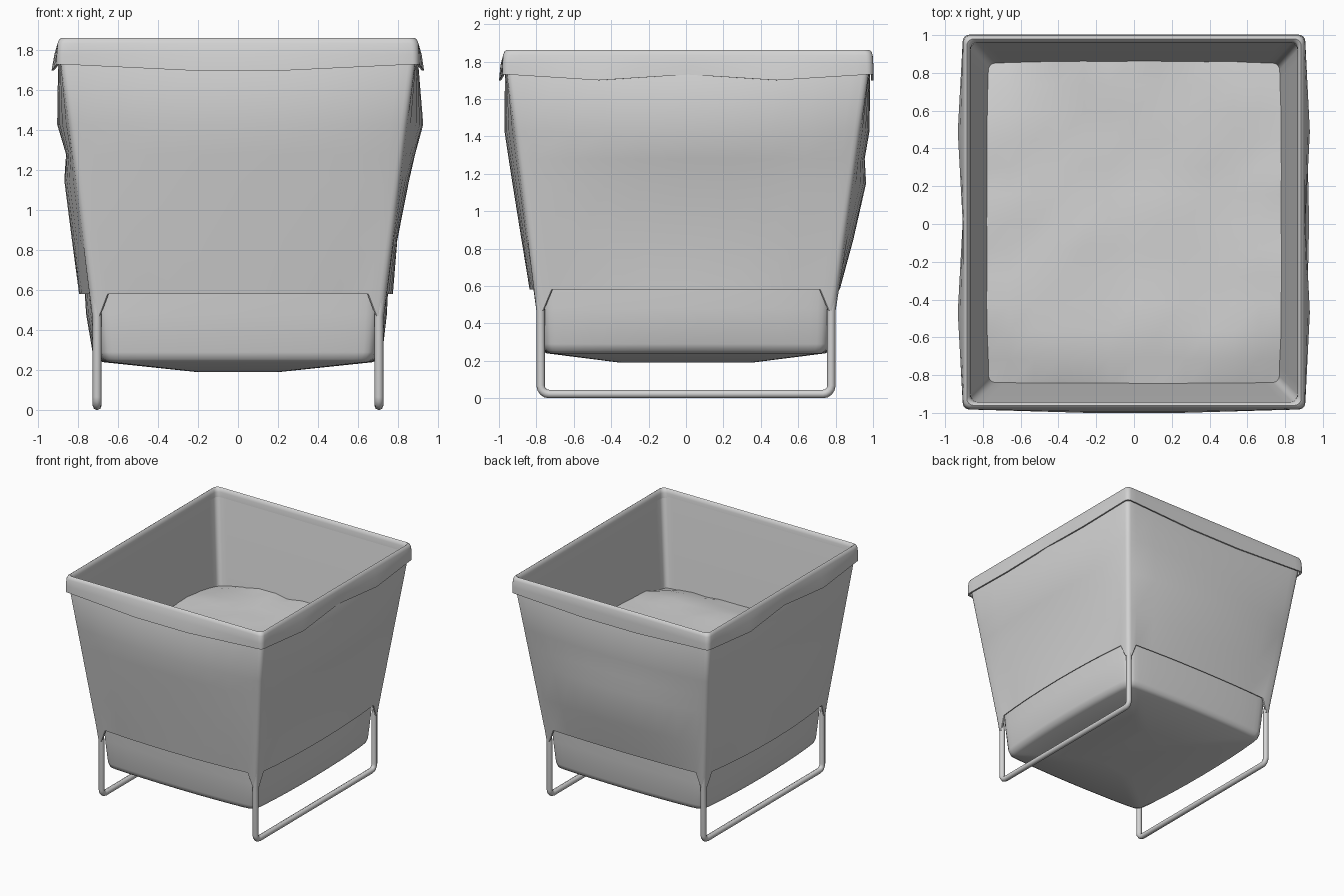
import bpy, bmesh, math, random
from mathutils import Vector

random.seed(4)
cube = bpy.data.objects.get("Cube")
if cube:
    bpy.data.objects.remove(cube, do_unlink=True)

grey = bpy.data.materials.new("plain_grey")
grey.use_nodes = True
grey.diffuse_color = (0.65, 0.65, 0.65, 1)
grey.node_tree.nodes["Principled BSDF"].inputs["Base Color"].default_value = (0.65, 0.65, 0.65, 1)

SIDE_STEPS = (0.03, 0.14, 0.25, 0.36, 0.5, 0.64, 0.75, 0.86, 0.97)
FLAT = (0, 0, 0, 0)


def arch(t, side):
    return math.sin(math.pi * t) ** 0.7


def tab(t, side):
    return 1


def drape(t, side):
    """Two scallops on the left and right sides, one wide dip on front and back."""
    if side % 2:
        return 1 - abs((4 * t) % 2 - 1)
    return min(1, t / 0.36, (1 - t) / 0.36)


def ring(hw, hd, z, r=0.035, bulge=FLAT, cy=0.0, drop=0.0, swell=arch, fall=arch):
    """Rounded rectangle; sides (back, right, front, left) swell out and shift in height."""
    corners = []
    for i, (sx, sy) in enumerate([(1, 1), (-1, 1), (-1, -1), (1, -1)]):
        arc = []
        for k in range(5):
            a = math.pi / 2 * (i + k / 4)
            arc.append(Vector((sx * (hw - r) + r * math.cos(a),
                               cy + sy * (hd - r) + r * math.sin(a), z)))
        corners.append(arc)
    points = []
    for i in range(4):
        points += corners[i]
        start, end = corners[i][-1], corners[(i + 1) % 4][0]
        a = math.pi / 2 * (i + 1)
        out = Vector((math.cos(a), math.sin(a), 0))
        for t in SIDE_STEPS:
            p = start.lerp(end, t) + out * swell(t, i) * bulge[i]
            p.z -= drop * fall(t, i)
            points.append(p)
    return points


def smooth(ob, angle):
    bpy.ops.object.select_all(action='DESELECT')
    ob.select_set(True)
    bpy.context.view_layer.objects.active = ob
    bpy.ops.object.shade_smooth_by_angle(angle=math.radians(angle))


def finish(bm, name, angle):
    mesh = bpy.data.meshes.new(name)
    bm.to_mesh(mesh)
    bm.free()
    ob = bpy.data.objects.new(name, mesh)
    bpy.context.collection.objects.link(ob)
    mesh.materials.append(grey)
    smooth(ob, angle)


def loft(name, rings, closed=False, cap=False, angle=40):
    bm = bmesh.new()
    loops = [[bm.verts.new(p) for p in pts] for pts in rings]
    pairs = list(zip(loops, loops[1:]))
    if closed:
        pairs.append((loops[-1], loops[0]))
    for a, b in pairs:
        for i in range(len(a)):
            j = (i + 1) % len(a)
            bm.faces.new((a[i], a[j], b[j], b[i]))
    if cap:
        bm.faces.new(list(reversed(loops[0])))
    if closed:
        bmesh.ops.recalc_face_normals(bm, faces=bm.faces[:])
    finish(bm, name, angle)


# Tapered fabric shell: bulging outside, straight inside, tabs at the corners
def wall(z, inset=0.0, **options):
    f = (z - 0.47) / 1.25
    return ring(0.73 + 0.155 * f - inset, 0.80 + 0.165 * f - inset, z, cy=0.01 * f, **options)


lower_edge = dict(bulge=(0.022, 0.065, 0.036, 0.045), drop=-0.11, fall=tab)
shell = [
    wall(0.47, **lower_edge),
    wall(0.85, bulge=(0.042, 0.054, 0.033, 0.02)),
    wall(1.15, bulge=(0.068, 0.055, 0.044, 0.042)),
    wall(1.28, bulge=(0.042, 0.03, 0.048, 0.056)),
    wall(1.43, bulge=(0.047, 0.056, 0.052, 0.078)),
    wall(1.76, bulge=(0.004, 0.01, 0.008, 0.01)),
    wall(1.82, inset=0.025),
    wall(1.10, inset=0.04),
    wall(0.70, inset=0.03),
    wall(0.47, inset=0.006, **lower_edge),
]
loft("fabric_shell", shell, closed=True)

# Rounded rim with a draped hem
def hem(hw, z, **options):
    return ring(hw, hw + 0.085, z, cy=0.01, swell=drape, fall=drape, **options)


hem_edge = dict(bulge=(0.0, 0.026, 0.018, 0.024), drop=0.03)
rim = [
    hem(0.907, 1.73, **hem_edge),
    hem(0.907, 1.78, bulge=(0.0, 0.012, 0.01, 0.012)),
    hem(0.903, 1.835),
    hem(0.895, 1.855),
    hem(0.885, 1.862),
    hem(0.873, 1.852),
    hem(0.867, 1.83),
    hem(0.864, 1.79),
    hem(0.895, 1.78),
    hem(0.895, 1.73, **hem_edge),
]
loft("rim_hem", rim, closed=True, angle=50)

# Sagging bag bottom below the shell
bag = [
    ring(0.20, 0.35, 0.19, r=0.06),
    ring(0.65, 0.725, 0.24, r=0.06, bulge=(0.02, 0.025, 0.02, 0.025)),
    ring(0.675, 0.75, 0.255, r=0.06, bulge=(0.02, 0.035, 0.02, 0.03)),
    ring(0.688, 0.76, 0.29, r=0.06, bulge=(0.02, 0.04, 0.02, 0.035)),
    ring(0.71, 0.775, 0.48, r=0.07, bulge=(0.022, 0.05, 0.025, 0.035)),
    ring(0.722, 0.785, 0.66, r=0.07, bulge=(0.022, 0.05, 0.026, 0.032)),
]
loft("bag_bottom", bag, cap=True, angle=60)

# Uneven heap of contents inside, lowest in the corners and along the front
bm = bmesh.new()
bmesh.ops.create_grid(bm, x_segments=12, y_segments=12, size=1)
for v in bm.verts:
    x, y = v.co.x, v.co.y
    rise = min(1, 2.5 * (2 - abs(x) - abs(y)))
    front = max(0, -y - 0.75) * 0.2
    height = 1.10 + rise * (0.075 - front + random.uniform(-0.012, 0.012))
    v.co = (x * 0.795, y * 0.87 + 0.012, height)
finish(bm, "contents_heap", 60)

# Two tube frames: corner legs joined by a floor runner
def tube_frame(name, side):
    foot, reach, r, radius = 0.705 * side, 0.777, 0.045, 0.0225
    half = [Vector((foot + 0.04 * side, reach + 0.04, 0.85)), Vector((foot, reach, 0.47))]
    for k in range(5):
        a = math.pi / 2 * k / 4
        half.append(Vector((foot, reach - r + r * math.cos(a), radius + r - r * math.sin(a))))
    path = half + [Vector((p.x, -p.y, p.z)) for p in reversed(half)]
    curve = bpy.data.curves.new(name, 'CURVE')
    curve.dimensions = '3D'
    curve.bevel_depth = radius
    curve.bevel_resolution = 2
    curve.use_fill_caps = True
    spline = curve.splines.new('POLY')
    spline.points.add(len(path) - 1)
    for point, p in zip(spline.points, path):
        point.co = (*p, 1)
    curve.materials.append(grey)
    ob = bpy.data.objects.new(name, curve)
    bpy.context.collection.objects.link(ob)
    bpy.ops.object.select_all(action='DESELECT')
    ob.select_set(True)
    bpy.context.view_layer.objects.active = ob
    bpy.ops.object.convert(target='MESH')
    smooth(bpy.context.view_layer.objects.active, 50)


tube_frame("left_leg_frame", 1)
tube_frame("right_leg_frame", -1)
